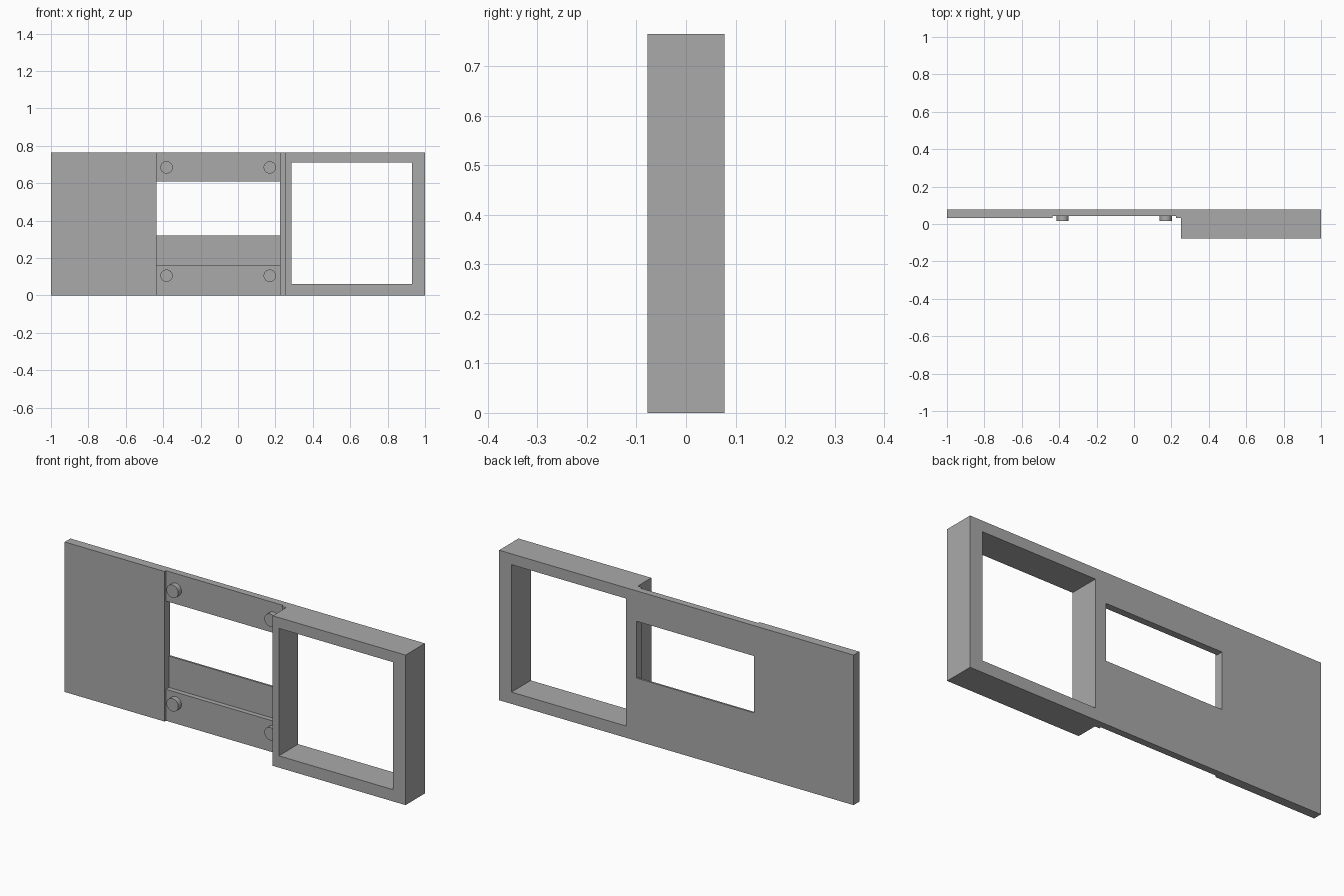
import bpy, bmesh, math
from mathutils import Matrix

if "Cube" in bpy.data.objects:
    bpy.data.objects.remove(bpy.data.objects["Cube"], do_unlink=True)

grey = bpy.data.materials.new("mid_grey")
grey.use_nodes = True
colour = (0.4, 0.4, 0.4, 1)
grey.diffuse_color = colour
grey.node_tree.nodes["Principled BSDF"].inputs["Base Color"].default_value = colour

HEIGHT = 0.765
BACK = 0.078
PANEL, RAIL, POCKET, FRAME = 0.032, 0.043, 0.068, -0.078   # front y of each part
OPEN = BACK                                                # no material

# Column and row boundaries of the stepped panel
xs = [-1, -0.437, 0.225, 0.25, 0.285, 0.93, 1]
zs = [0, 0.06, 0.16, 0.32, 0.61, 0.71, HEIGHT]


def front_of(i, k):
    """Front depth of the panel in column i, row k."""
    if not (0 <= i < len(xs) - 1 and 0 <= k < len(zs) - 1):
        return OPEN
    if i in (0, 2):                       # side panel and narrow joint strip
        return PANEL
    if i == 1:                            # rails, pocket and window
        return {2: POCKET, 3: OPEN}.get(k, RAIL)
    if i == 4 and 1 <= k <= 4:            # square frame opening
        return OPEN
    return FRAME


def finish(bm, name):
    bmesh.ops.remove_doubles(bm, verts=bm.verts, dist=1e-5)
    bmesh.ops.recalc_face_normals(bm, faces=bm.faces)
    mesh = bpy.data.meshes.new(name)
    bm.to_mesh(mesh)
    bm.free()
    mesh.materials.append(grey)
    obj = bpy.data.objects.new(name, mesh)
    bpy.context.collection.objects.link(obj)
    return obj


# Stepped panel with window, pocket and deep square frame
bm = bmesh.new()


def quad(*points):
    bm.faces.new([bm.verts.new(p) for p in points])


for i in range(len(xs)):
    for k in range(len(zs)):
        f, left, below = front_of(i, k), front_of(i - 1, k), front_of(i, k - 1)
        x, z = xs[i], zs[k]
        if f != OPEN:
            x2, z2 = xs[i + 1], zs[k + 1]
            for y in (f, BACK):
                quad((x, y, z), (x2, y, z), (x2, y, z2), (x, y, z2))
        if f != left:                     # wall across a column boundary
            z2 = zs[k + 1]
            quad((x, f, z), (x, left, z), (x, left, z2), (x, f, z2))
        if f != below:                    # wall across a row boundary
            x2 = xs[i + 1]
            quad((x, f, z), (x2, f, z), (x2, below, z), (x, below, z))
finish(bm, "stepped_panel")

# Four round mounting pegs on the rails
PEG_TIP, PEG_ROOT = 0.017, 0.046
for side, x in (("right", -0.382), ("left", 0.17)):
    for level, z in (("lower", 0.105), ("upper", 0.684)):
        bm = bmesh.new()
        place = Matrix.Translation((x, (PEG_TIP + PEG_ROOT) / 2, z))
        bmesh.ops.create_cone(bm, cap_ends=True, segments=32, radius1=0.033,
                              radius2=0.033, depth=PEG_ROOT - PEG_TIP,
                              matrix=place @ Matrix.Rotation(math.pi / 2, 4, "X"))
        peg = finish(bm, f"{level}_{side}_peg")
        bpy.ops.object.select_all(action="DESELECT")
        peg.select_set(True)
        bpy.context.view_layer.objects.active = peg
        bpy.ops.object.shade_smooth_by_angle(angle=math.radians(30))
